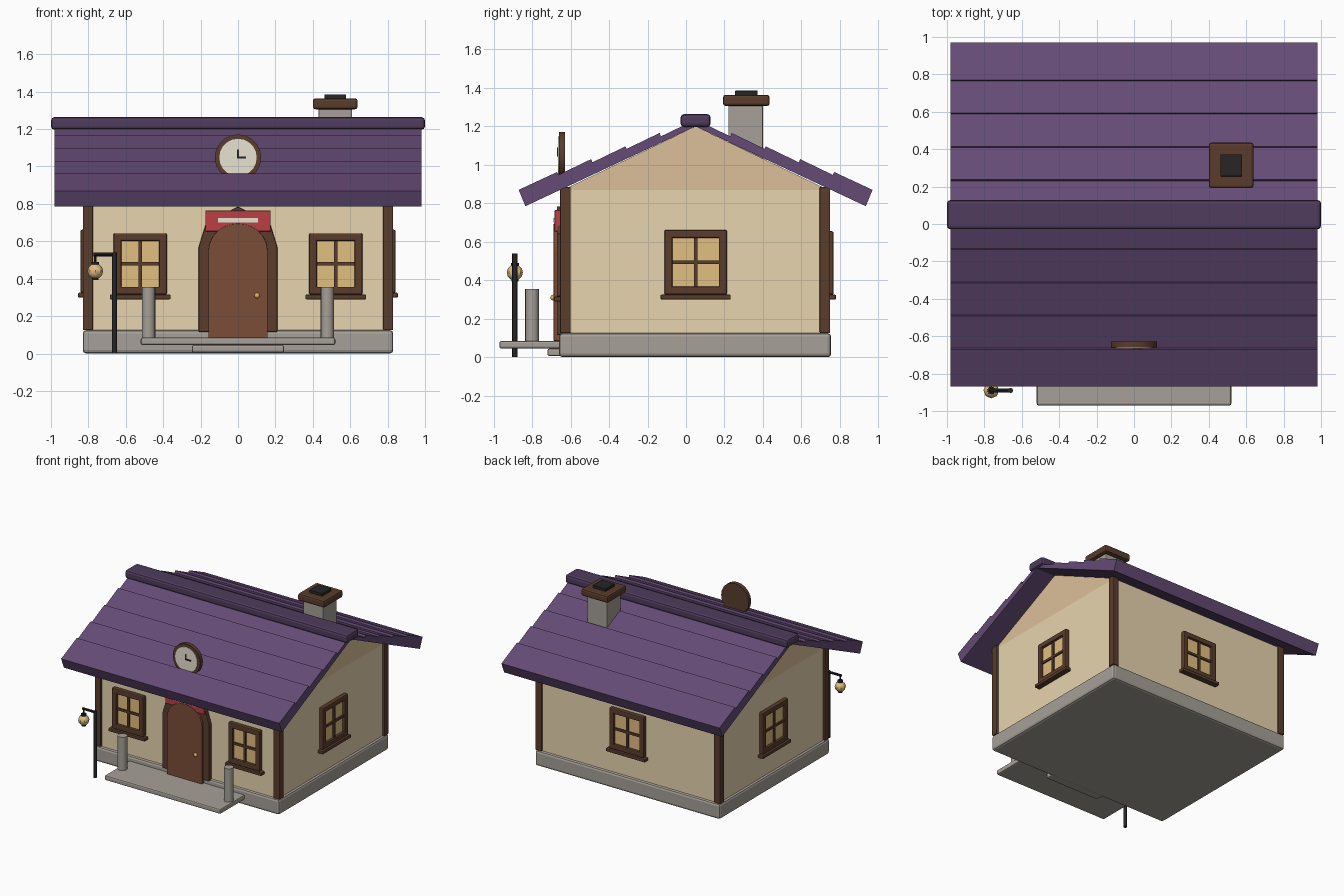
import bpy, bmesh, math
from mathutils import Matrix, Vector

if "Cube" in bpy.data.objects:
    bpy.data.objects.remove(bpy.data.objects["Cube"])

def mat(name, r, g, b):
    m = bpy.data.materials.new(name)
    m.diffuse_color = (r, g, b, 1)
    m.use_nodes = True
    m.node_tree.nodes["Principled BSDF"].inputs["Base Color"].default_value = m.diffuse_color
    return m

CREAM = mat("cream_plaster", .80, .66, .43)
PEACH = mat("gable_plaster", .72, .53, .32)
STONE = mat("stone", .38, .35, .31)
WOOD = mat("dark_wood", .10, .045, .025)
DOOR = mat("door_wood", .20, .075, .04)
ROOF = mat("purple_tiles", .13, .07, .18)
RIDGE = mat("ridge_purple", .08, .045, .11)
GLASS = mat("lit_glass", .75, .52, .22)
RED = mat("red_sign", .50, .05, .06)
PALE = mat("pale_face", .80, .76, .64)
DARK = mat("black_iron", .02, .018, .018)
BRASS = mat("brass", .75, .48, .12)
CY = .05  # house centre line in y

def finish(name, bm, material, bevel=0, M=None):
    if M:
        bm.transform(M)
    bmesh.ops.recalc_face_normals(bm, faces=bm.faces)
    me = bpy.data.meshes.new(name)
    bm.to_mesh(me)
    bm.free()
    ob = bpy.data.objects.new(name, me)
    bpy.context.collection.objects.link(ob)
    me.materials.append(material)
    if bevel:
        b = ob.modifiers.new("bevel", 'BEVEL')
        b.width, b.segments, b.limit_method = bevel, 2, 'ANGLE'
    return ob

def box(name, x, y, z, material, bevel=.006, M=None):
    bm = bmesh.new()
    bmesh.ops.create_cube(bm, size=1)
    for v in bm.verts:
        v.co = [(a[0] + a[1]) / 2 + c * (a[1] - a[0]) for a, c in zip((x, y, z), v.co)]
    return finish(name, bm, material, bevel, M)

def prism(name, pts, axis, lo, hi, material, bevel=0):
    # profile in (y,z) extruded along x, or in (x,z) extruded along y
    bm = bmesh.new()
    place = (lambda p: (lo, p[0], p[1])) if axis == 'x' else (lambda p: (p[0], lo, p[1]))
    f = bm.faces.new([bm.verts.new(place(p)) for p in pts])
    r = bmesh.ops.extrude_face_region(bm, geom=[f])
    d = Vector((hi - lo, 0, 0)) if axis == 'x' else Vector((0, hi - lo, 0))
    bmesh.ops.translate(bm, vec=d, verts=[v for v in r['geom'] if isinstance(v, bmesh.types.BMVert)])
    return finish(name, bm, material, bevel)

def smooth(ob):
    bpy.ops.object.select_all(action='DESELECT')
    ob.select_set(True)
    bpy.context.view_layer.objects.active = ob
    bpy.ops.object.shade_smooth_by_angle(angle=math.radians(40))

def cyl(name, p, q, r, material, n=16):
    p, q = Vector(p), Vector(q)
    bm = bmesh.new()
    bmesh.ops.create_cone(bm, cap_ends=True, segments=n, radius1=r, radius2=r, depth=(q - p).length)
    M = Matrix.Translation((p + q) / 2) @ (q - p).to_track_quat('Z', 'Y').to_matrix().to_4x4()
    ob = finish(name, bm, material, 0, M)
    smooth(ob)
    return ob

def ball(name, c, r, material, u=10, v=8):
    bm = bmesh.new()
    bmesh.ops.create_uvsphere(bm, u_segments=u, v_segments=v, radius=r)
    ob = finish(name, bm, material, 0, Matrix.Translation(c))
    smooth(ob)

# foundation, walls, gable, corner posts
box("foundation", (-.83, .83), (-.66, .755), (0, .125), STONE, .018)
box("walls", (-.81, .81), (-.64, .735), (.12, .87), CREAM, 0)
prism("gable", [(-.64, .87), (.74, .87), (CY, 1.2)], 'x', -.81, .81, PEACH)
for sx in (-1, 1):
    for y in (-.655, .695):
        a, b = sorted((sx * .775, sx * .83))
        box("corner_post", (a, b), (y, y + .055), (.125, .885), WOOD)

# roof: sawtooth plank profile, mirrored front to back
ys = [-.87, -.67, -.493, -.315, -.137, CY]
zs = [.87, .963, 1.03, 1.096, 1.166, 1.235]
half = [(-.835, .785), (ys[0], zs[0]), (ys[1], zs[1])]
for i in range(2, 6):
    half += [(ys[i - 1] + .006, zs[i] - .466 * (ys[i] - ys[i - 1])), (ys[i], zs[i])]
half.append((CY, 1.2))
prism("roof_front", half, 'x', -.98, .98, ROOF)
prism("roof_back", [(2 * CY - y, z) for y, z in half], 'x', -.98, .98, ROOF)
box("ridge_cap", (-1, 1), (-.028, .128), (1.197, 1.264), RIDGE, .018)

# chimney
box("chimney_shaft", (.43, .61), (.22, .40), (1.0, 1.31), STONE)
box("chimney_cap", (.40, .64), (.192, .435), (1.306, 1.364), WOOD, .014)
box("chimney_flue", (.462, .578), (.255, .372), (1.35, 1.386), DARK, .003)

# windows: built facing -y at the wall plane, then turned onto each wall
def window(M, w, z0, z1):
    h, t = w / 2, .042
    for s in (-1, 1):
        a, b = sorted((s * h, s * (h - t)))
        box("window_jamb", (a, b), (-.032, .01), (z0, z1), WOOD, .008, M)
    for a in (z0, z1 - t):
        box("window_rail", (-h + .01, h - .01), (-.032, .01), (a, a + t), WOOD, .008, M)
    box("window_pane", (-h + .02, h - .02), (-.012, .005), (z0 + .02, z1 - .02), GLASS, 0, M)
    m = (z0 + z1) / 2
    box("window_mullion", (-.009, .009), (-.024, 0), (z0 + .02, z1 - .02), WOOD, 0, M)
    box("window_crossbar", (-h + .02, h - .02), (-.024, 0), (m - .009, m + .009), WOOD, 0, M)
    box("window_sill", (-h - .02, h + .02), (-.045, .01), (z0 - .025, z0), WOOD, .005, M)

def wall(x, y, deg):
    return Matrix.Translation((x, y, 0)) @ Matrix.Rotation(math.radians(deg), 4, 'Z')

for sx in (-1, 1):
    window(wall(sx * .523, -.64, 0), .285, .315, .643)
    window(wall(sx * .81, CY, sx * 90), .325, .325, .662)
window(wall(0, .735, 180), .31, .325, .655)

# door with pointed surround
prism("door_surround", [(-.21, .115), (.21, .115), (.21, .57), (.17, .70), (0, .785),
                        (-.17, .70), (-.21, .57)], 'y', -.672, -.63, WOOD, .006)
arch = [(.158 * math.cos(a), .55 + .145 * math.sin(a)) for a in [math.pi * i / 12 for i in range(13)]]
prism("door", [(-.158, .085), (.158, .085)] + arch, 'y', -.688, -.63, DOOR, .003)
ball("door_knob", (.102, -.69, .31), .015, BRASS)

# sign above the door
box("sign_board", (-.175, .175), (-.684, -.65), (.652, .765), RED, .006)
box("sign_stripe", (-.107, .107), (-.689, -.68), (.70, .724), PALE, 0)

# clock on the roof
cyl("clock_rim", (0, -.628, 1.048), (0, -.66, 1.048), .124, WOOD, 20)
cyl("clock_face", (0, -.65, 1.048), (0, -.665, 1.048), .1, PALE, 20)
box("clock_minute_hand", (-.005, .005), (-.67, -.66), (1.045, 1.09), DARK, 0)
box("clock_hour_hand", (-.005, .042), (-.67, -.66), (1.043, 1.054), DARK, 0)

# porch slab, lower step and stub columns
box("porch_slab", (-.52, .52), (-.97, -.64), (.045, .085), STONE, .01)
box("lower_step", (-.247, .247), (-.72, -.62), (.005, .045), STONE, .01)
for sx in (-1, 1):
    cyl("porch_column", (sx * .478, -.8, .08), (sx * .478, -.8, .355), .036, STONE)

# lamp post with hanging lantern
LY = -.89
cyl("lamp_pole", (-.66, LY, 0), (-.66, LY, .54), .0135, DARK, 10)
cyl("lamp_arm", (-.65, LY, .53), (-.772, LY, .53), .01, DARK, 8)
cyl("lamp_hook", (-.763, LY, .48), (-.763, LY, .53), .006, DARK, 8)
cyl("lantern_cap", (-.763, LY, .472), (-.763, LY, .49), .021, DARK, 10)
ball("lantern_globe", (-.763, LY, .44), .042, GLASS, 8, 6)
cyl("lantern_base", (-.763, LY, .393), (-.763, LY, .405), .018, DARK, 10)
